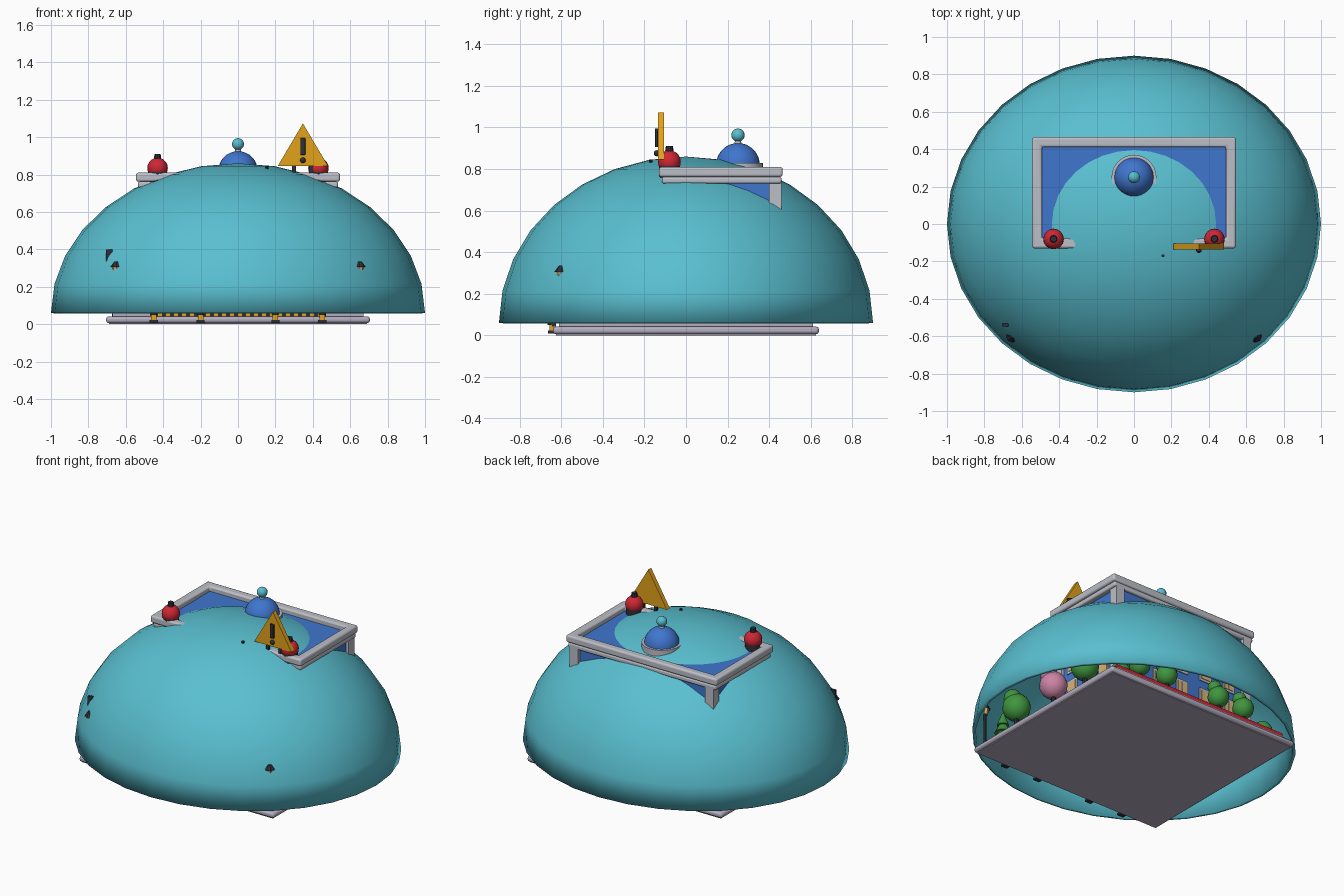
import bpy, bmesh, math
from mathutils import Matrix, Vector

if "Cube" in bpy.data.objects:
    bpy.data.objects.remove(bpy.data.objects["Cube"])


def mat(name, c):
    m = bpy.data.materials.new(name)
    m.diffuse_color = (*c, 1)
    m.use_nodes = True
    m.node_tree.nodes["Principled BSDF"].inputs["Base Color"].default_value = m.diffuse_color
    return m


TEAL = mat("teal", (0.10, 0.52, 0.63))
BLUE = mat("blue", (0.05, 0.18, 0.62))
GREY = mat("light grey", (0.50, 0.52, 0.57))
LAV = mat("lavender grey", (0.45, 0.42, 0.52))
RED = mat("red", (0.62, 0.02, 0.035))
YEL = mat("amber", (0.75, 0.36, 0.01))
DARK = mat("charcoal", (0.027, 0.03, 0.04))
GREEN = mat("green", (0.05, 0.30, 0.05))
PINK = mat("pink", (0.60, 0.23, 0.38))
TAN = mat("tan", (0.72, 0.45, 0.16))


def make(name, bm, m, bevel=0, seg=2):
    bmesh.ops.recalc_face_normals(bm, faces=bm.faces)
    me = bpy.data.meshes.new(name)
    bm.to_mesh(me)
    bm.free()
    me.materials.append(m)
    me.shade_smooth()
    me.set_sharp_from_angle(angle=math.radians(35))
    o = bpy.data.objects.new(name, me)
    bpy.context.collection.objects.link(o)
    if bevel:
        b = o.modifiers.new("bevel", 'BEVEL')
        b.width, b.segments = bevel, seg
    return o


def box(name, x0, x1, y0, y1, z0, z1, m, bevel=0):
    bm = bmesh.new()
    bmesh.ops.create_cube(bm, size=1, matrix=Matrix.Translation(
        ((x0 + x1) / 2, (y0 + y1) / 2, (z0 + z1) / 2)) @ Matrix.Diagonal((x1 - x0, y1 - y0, z1 - z0, 1)))
    return make(name, bm, m, bevel)


def cone(name, x, y, z0, z1, r0, r1, m, n=16):
    bm = bmesh.new()
    bmesh.ops.create_cone(bm, cap_ends=True, segments=n, radius1=r0, radius2=r1, depth=z1 - z0,
                          matrix=Matrix.Translation((x, y, (z0 + z1) / 2)))
    return make(name, bm, m)


def ball(name, x, y, z, r, m, u=16, v=10, cut=False, scale=(1, 1, 1)):
    bm = bmesh.new()
    bmesh.ops.create_uvsphere(bm, u_segments=u, v_segments=v, radius=r)
    if cut:  # keep the upper half only
        bmesh.ops.delete(bm, geom=[w for w in bm.verts if w.co.z < -1e-4], context='VERTS')
    bmesh.ops.transform(bm, verts=bm.verts, matrix=Matrix.Translation((x, y, z)) @ Matrix.Diagonal((*scale, 1)))
    return make(name, bm, m)


def frame(name, x, y0, y1, w, z0, z1, m, bevel):
    """Rectangular ring with a bevelled section."""
    bm = bmesh.new()
    outer = [(-x, y0), (x, y0), (x, y1), (-x, y1)]
    inner = [(-x + w, y0 + w), (x - w, y0 + w), (x - w, y1 - w), (-x + w, y1 - w)]
    rings = [[bm.verts.new((*p, z)) for p in ps] for ps, z in
             ((outer, z0), (outer, z1), (inner, z1), (inner, z0))]
    for k in range(4):
        a, b = rings[k], rings[(k + 1) % 4]
        for i in range(4):
            j = (i + 1) % 4
            bm.faces.new((a[i], a[j], b[j], b[i]))
    return make(name, bm, m, bevel, 3)


# Covering dome: thin open shell
dome = ball("dome", 0, 0, 0.06, 1, TEAL, 32, 16, True, (1, 0.9, 0.8))
s = dome.modifiers.new("shell", 'SOLIDIFY')
s.thickness, s.offset = 0.02, -1

# Base slabs
box("base_lower", -0.705, 0.705, -0.64, 0.64, 0.005, 0.042, LAV, 0.014)
box("base_foot", -0.69, 0.69, -0.625, 0.625, 0, 0.02, LAV)
box("base_upper", -0.67, 0.67, -0.61, 0.61, 0.04, 0.06, LAV)
box("back_kerb", -0.64, 0.64, 0.585, 0.605, 0.06, 0.085, RED)

# Building: walls, plinth, corner pilasters and roof
box("walls", -0.50, 0.50, -0.09, 0.44, 0.06, 0.775, BLUE)
box("plinth", -0.52, 0.52, -0.11, 0.46, 0.06, 0.10, GREY)
for sx in (-1, 1):
    for y in (-0.08, 0.43):
        box("pilaster", sx * 0.49 - 0.03, sx * 0.49 + 0.03, y - 0.03, y + 0.03, 0.06, 0.74, GREY)
frame("lower_cornice", 0.535, -0.115, 0.46, 0.06, 0.73, 0.762, GREY, 0.01)
frame("parapet", 0.545, -0.13, 0.465, 0.053, 0.762, 0.81, GREY, 0.012)


# Windows: grey surround with a tan pane
def window(along_x, c, wall, out, z):
    for nm, m, h, v, t in (("window_frame", GREY, 0.045, 0.075, 0.006), ("window_pane", TAN, 0.032, 0.06, 0.009)):
        lo, hi = sorted((wall, wall + out * t))
        if along_x:
            box(nm, c - h, c + h, lo, hi, z - v, z + v, m)
        else:
            box(nm, lo, hi, c - h, c + h, z - v, z + v, m)
    if along_x:
        box("window_bar", c - 0.004, c + 0.004, *sorted((wall, wall + out * 0.0099)), z - 0.06, z + 0.06, GREY)


for z in (0.21, 0.41):
    for c in (-0.36, -0.18, 0, 0.18, 0.36):
        window(True, c, 0.44, 1, z)
        if c or z > 0.3:
            window(True, c, -0.09, -1, z)
    for sx in (-1, 1):
        for c in (0.03, 0.175, 0.32):
            window(False, c, sx * 0.5, sx, z)
box("front_door", -0.06, 0.06, -0.098, -0.09, 0.06, 0.26, DARK)

# Roof cupola
cone("cupola_ring", 0, 0.25, 0.77, 0.828, 0.12, 0.12, GREY, 32)
ball("cupola", 0, 0.25, 0.82, 0.105, BLUE, 32, 16, True)
cone("cupola_neck", 0, 0.25, 0.91, 0.942, 0.018, 0.014, GREY)
ball("cupola_finial", 0, 0.25, 0.963, 0.032, TEAL)

# Beacons
for sx in (-1, 1):
    cone("beacon_base", sx * 0.43, -0.08, 0.76, 0.815, 0.05, 0.05, DARK)
    ball("beacon_lamp", sx * 0.43, -0.08, 0.835, 0.055, RED)
    cone("beacon_cap", sx * 0.43, -0.08, 0.875, 0.91, 0.022, 0.017, DARK, 10)

# Warning triangle with its mark
bm = bmesh.new()
tri = bm.faces.new([bm.verts.new(p) for p in ((0.212, -0.105, 0.845), (0.482, -0.105, 0.845), (0.347, -0.105, 1.073))])
ext = bmesh.ops.extrude_face_region(bm, geom=[tri])["geom"]
bmesh.ops.translate(bm, vec=(0, -0.03, 0), verts=[v for v in ext if isinstance(v, bmesh.types.BMVert)])
make("warning_triangle", bm, YEL)
box("warning_bar", 0.333, 0.361, -0.15, -0.134, 0.905, 0.995, DARK, 0.004)
ball("warning_dot", 0.347, -0.14, 0.876, 0.015, DARK, 12, 8)
for x in (0.30, 0.39):
    box("warning_leg", x - 0.01, x + 0.01, -0.125, -0.11, 0.78, 0.85, DARK)
cone("roof_mast", 0.155, -0.17, 0.06, 0.845, 0.008, 0.008, DARK, 8)

# Striped barrier along the front
n = 44
for i in range(n):
    x = -0.47 + 0.94 * i / n
    box("barrier_stripe", x, x + 0.94 / n, -0.645, -0.625, 0.042, 0.075, (YEL, DARK)[i % 2])
for x in (-0.45, -0.2, 0.2, 0.45):
    box("barrier_foot", x - 0.022, x + 0.022, -0.665, -0.635, 0.008, 0.022, DARK)
    box("barrier_post", x - 0.015, x + 0.015, -0.658, -0.638, 0.022, 0.05, YEL)
    cone("barrier_cap", x, -0.648, 0.05, 0.06, 0.018, 0.018, DARK, 10)


# Planting
def tree(x, y, m, h=0.24, r=0.085):
    cone("tree_trunk", x, y, 0.06, h, 0.017, 0.013, DARK, 8)
    ball("tree_crown", x, y, h, r, m)
    ball("tree_crown_top", x + 0.02, y - 0.01, h + 0.06, r * 0.65, m)


for sx in (-1, 1):
    tree(sx * 0.59, -0.38, GREEN)
    tree(sx * 0.59, -0.04, PINK)
    tree(sx * 0.59, 0.25, GREEN)
    tree(sx * 0.20, 0.54, GREEN, 0.2, 0.065)
    tree(sx * 0.40, 0.53, GREEN, 0.2, 0.065)
    ball("bush", sx * 0.55, 0.53, 0.10, 0.06, GREEN)
    cone("conifer_trunk", sx * 0.57, -0.53, 0.06, 0.09, 0.015, 0.015, DARK, 8)
    for k in range(3):
        cone("conifer_tier", sx * 0.57, -0.53, 0.09 + 0.05 * k, 0.17 + 0.05 * k,
             0.065 - 0.014 * k, 0.008, GREEN, 12)
    # Corner lamps reaching through the dome
    cone("lamp_post", sx * 0.65, -0.60, 0.04, 0.27, 0.01, 0.01, DARK, 8)
    cone("lamp_glass", sx * 0.65, -0.60, 0.265, 0.305, 0.018, 0.024, TAN, 8)
    cone("lamp_cap", sx * 0.65, -0.60, 0.305, 0.335, 0.034, 0.012, DARK, 8)

# Small dark plate that pokes out at the left
cone("sign_pole", -0.665, -0.54, 0.04, 0.36, 0.008, 0.008, DARK, 8)
box("sign_plate", -0.705, -0.672, -0.548, -0.532, 0.32, 0.40, DARK)
